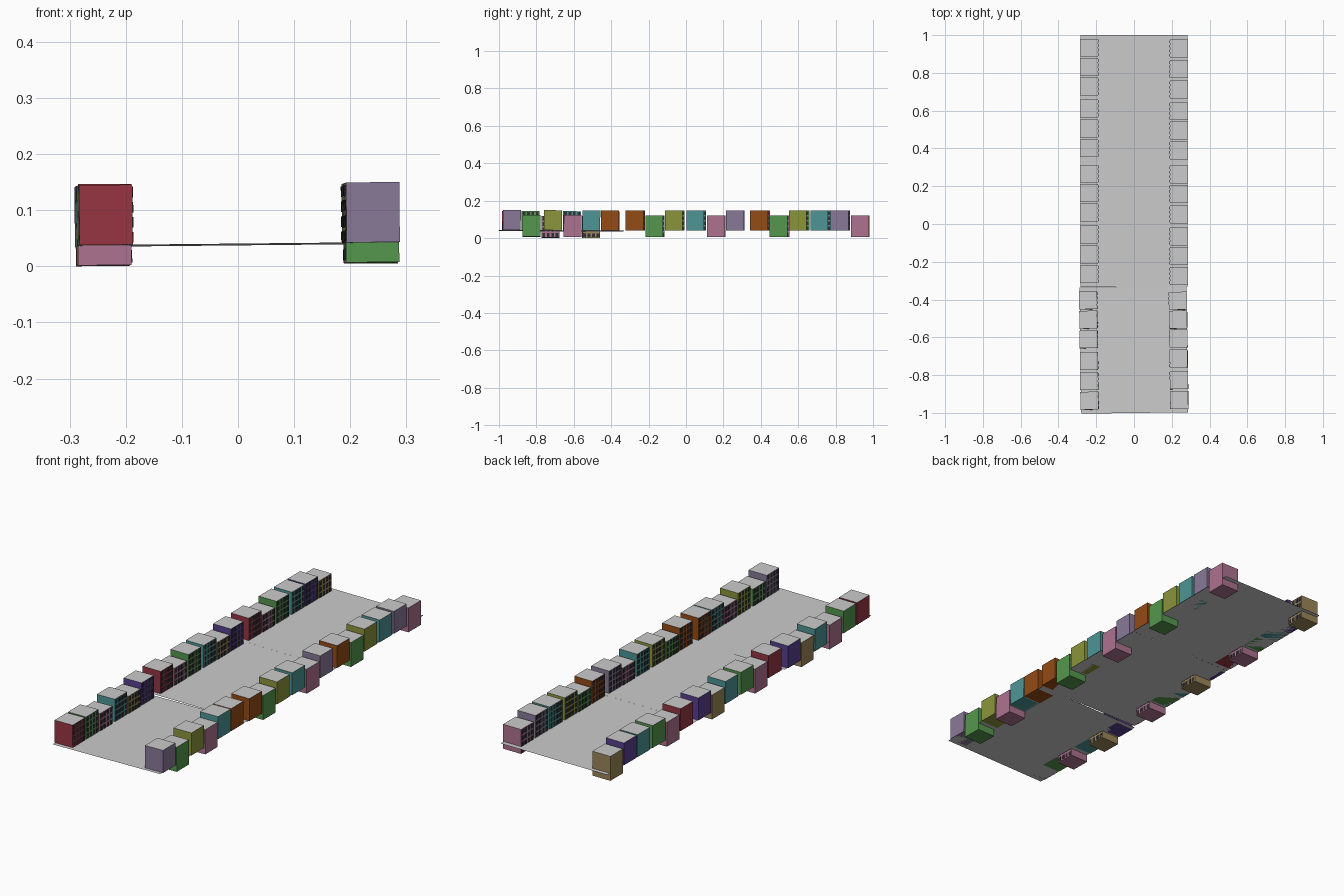
import bpy, bmesh
from mathutils import Matrix, Vector, Euler

if "Cube" in bpy.data.objects:
    bpy.data.objects.remove(bpy.data.objects["Cube"])

def material(name, rgb):
    m = bpy.data.materials.new(name)
    m.diffuse_color = (*rgb, 1)
    m.use_nodes = True
    m.node_tree.nodes["Principled BSDF"].inputs["Base Color"].default_value = m.diffuse_color
    return m

COL = {n: material(n, c) for n, c in {
    "red": (.31, .035, .055), "pink": (.42, .17, .28), "green": (.09, .31, .075),
    "teal": (.075, .30, .30), "tan": (.33, .24, .10), "purple": (.10, .05, .28),
    "lavender": (.25, .19, .31), "olive": (.26, .30, .045), "orange": (.30, .07, .008)}.items()}
GREY = material("roof_grey", (.8, .8, .8))
DARK = material("window_dark", (.03, .03, .035))

def box(bm, lo, hi, slot):
    lo, hi = Vector(lo), Vector(hi)
    mat = Matrix.Translation((lo + hi) / 2) @ Matrix.Diagonal((*(hi - lo), 1))
    verts = bmesh.ops.create_cube(bm, size=1, matrix=mat)["verts"]
    faces = {f for v in verts for f in v.link_faces}
    for f in faces:
        f.material_index = slot
    return faces

def finish(bm, name, mats, matrix):
    me = bpy.data.meshes.new(name)
    bm.to_mesh(me)
    bm.free()
    for m in mats:
        me.materials.append(m)
    ob = bpy.data.objects.new(name, me)
    ob.matrix_world = matrix
    bpy.context.collection.objects.link(ob)

def building(color, side, y, low, frame):
    # local z = 0 is the street level; low blocks sink through it
    bm = bmesh.new()
    x, w = side * .238, .0475
    z0, z1 = (-.035, .082) if low else (0, .107)
    for f in box(bm, (x - w, y - w, z0), (x + w, y + w, z1), 0):
        if f.normal.z > .9 or f.calc_center_median().z > z1 - 1e-4:
            f.material_index = 1
    # window grid on the face towards the street
    xf, cols, rows = x - side * w, 4, 4
    px, pz = 2 * w / cols, (z1 - z0) / rows
    for i in range(cols):
        for j in range(rows):
            cy, cz = y - w + (i + .5) * px, z0 + (j + .5) * pz
            box(bm, (xf - .0015, cy - px * .32, cz - pz * .34),
                (xf + .0015, cy + px * .32, cz + pz * .34), 2)
    finish(bm, f"{color}_building", [COL[color], GREY, DARK], frame)

def street(frame):
    bm = bmesh.new()
    bmesh.ops.create_grid(bm, x_segments=1, y_segments=1, size=.5,
                          matrix=Matrix.Diagonal((.565, .6667, 1, 1)))
    finish(bm, "street", [], frame)

# street sections front to back: frame, left row, right row (front to back)
SECTIONS = [
    (Matrix.Translation((-.001, -.667, .039)) @ Euler((-.005, -.010, .013)).to_matrix().to_4x4(),
     "red green pink teal tan purple", "lavender green olive pink teal orange"),
    (Matrix.Translation((0, 0, .04)),
     "red pink green teal tan purple", "orange green olive teal pink lavender"),
    (Matrix.Translation((0, .667, .04)),
     "red pink green teal purple tan", "orange green olive teal lavender pink")]
# positions along each section
LEFT_Y = [-.266, -.162, -.055, .060, .163, .266]
RIGHT_Y = [[-.268, -.163, -.048, .057, .157, .257],
           [-.275, -.170, -.065, .050, .160, .262],
           [-.277, -.172, -.070, .045, .153, .262]]

for (frame, left, right), right_y in zip(SECTIONS, RIGHT_Y):
    street(frame)
    for c, y in zip(left.split(), LEFT_Y):
        building(c, -1, y, c in ("pink", "tan"), frame)
    for c, y in zip(right.split(), right_y):
        building(c, 1, y, c in ("pink", "green"), frame)
